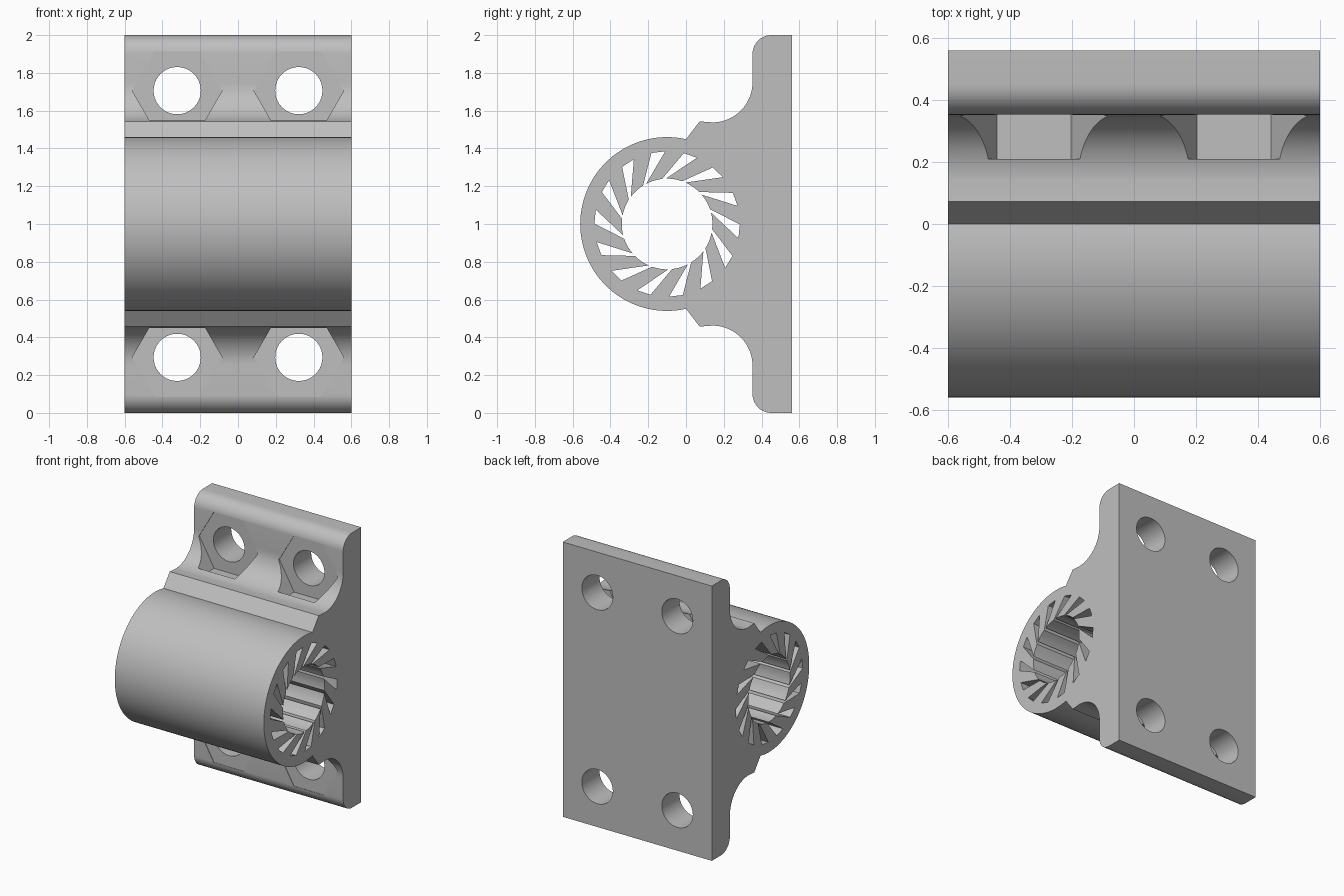
import bpy, bmesh, math

cube = bpy.data.objects.get("Cube")
if cube:
    bpy.data.objects.remove(cube, do_unlink=True)

GREY = (0.52, 0.52, 0.52, 1.0)
MID_Z = 1.0          # symmetry height
BORE_Y = -0.10       # bearing axis
HALF_WIDTH = 0.60

mat = bpy.data.materials.new("light grey plastic")
mat.use_nodes = True
mat.diffuse_color = GREY
mat.node_tree.nodes["Principled BSDF"].inputs["Base Color"].default_value = GREY


def arc(cy, cz, r, start, end, steps):
    """Points on a circle in the y-z plane, angles in degrees."""
    angles = [math.radians(start + (end - start) * i / steps) for i in range(steps + 1)]
    return [(cy + r * math.cos(a), cz + r * math.sin(a)) for a in angles]


def prism(name, points, direction):
    """Extrude a closed 3D outline along a direction."""
    bm = bmesh.new()
    face = bm.faces.new([bm.verts.new(p) for p in points])
    grown = bmesh.ops.extrude_face_region(bm, geom=[face])["geom"]
    bmesh.ops.translate(bm, vec=direction,
                        verts=[v for v in grown if isinstance(v, bmesh.types.BMVert)])
    bmesh.ops.recalc_face_normals(bm, faces=bm.faces)
    mesh = bpy.data.meshes.new(name)
    bm.to_mesh(mesh)
    bm.free()
    mesh.materials.append(mat)
    obj = bpy.data.objects.new(name, mesh)
    bpy.context.collection.objects.link(obj)
    return obj


def side_prism(name, outline, half):
    return prism(name, [(-half, y, z) for y, z in outline], (2 * half, 0, 0))


def cut(body, cutter):
    cutter.hide_render = True
    mod = body.modifiers.new("cut", "BOOLEAN")
    mod.operation = "DIFFERENCE"
    mod.solver = "EXACT"
    mod.object = cutter
    bpy.context.view_layer.objects.active = body
    bpy.ops.object.modifier_apply(modifier=mod.name)
    bpy.data.objects.remove(cutter, do_unlink=True)


# Housing outline, upper half from back plate to bearing nose, relative to mid height
upper = [(0.56, 1.0)]
upper += arc(0.452, 0.9, 0.10, 90, 180, 10)
upper += arc(0.14, 0.75, 0.212, 0, -90, 20)
upper += [(0.072, 0.543)]
notch = math.degrees(math.acos(0.10 / 0.46))
upper += arc(BORE_Y, 0, 0.46, notch, 180, 32)
lower = [(y, -z) for y, z in reversed(upper[:-1])]
outline = [(y, z + MID_Z) for y, z in upper + lower]
housing = side_prism("bearing_housing", outline, HALF_WIDTH)

# Bore with swept slots between the bearing fins
SLOTS = 14
PITCH = 360 / SLOTS
bore = []
for i in range(SLOTS):
    a = 97 + i * PITCH
    for r, offset in ((0.24, 20.5), (0.385, -5.5), (0.385, 5.5), (0.24, 25)):
        t = math.radians(a + offset)
        bore.append((BORE_Y + r * math.cos(t), MID_Z + r * math.sin(t)))
    # fin tip
    bore += arc(BORE_Y, MID_Z, 0.24, a + 25, a + PITCH + 20.5, 4)[1:-1]
cut(housing, side_prism("bore_cutter", bore, HALF_WIDTH + 0.1))


def ring(x, y, z, r, sides):
    step = 2 * math.pi / sides
    return [(x + r * math.cos(i * step), y, z + r * math.sin(i * step)) for i in range(sides)]


# Hexagonal nut pockets and bolt holes
for x in (-0.322, 0.322):
    for z in (MID_Z - 0.706, MID_Z + 0.706):
        cut(housing, prism("nut_cutter", ring(x, 0.21, z, 0.238, 6), (0, 0.146, 0)))
        cut(housing, prism("bolt_cutter", ring(x, 0.1, z, 0.125, 40), (0, 0.6, 0)))

# Smooth curves, sharp edges
bpy.ops.object.select_all(action="DESELECT")
housing.select_set(True)
bpy.context.view_layer.objects.active = housing
bpy.ops.object.shade_smooth_by_angle(angle=math.radians(25))
